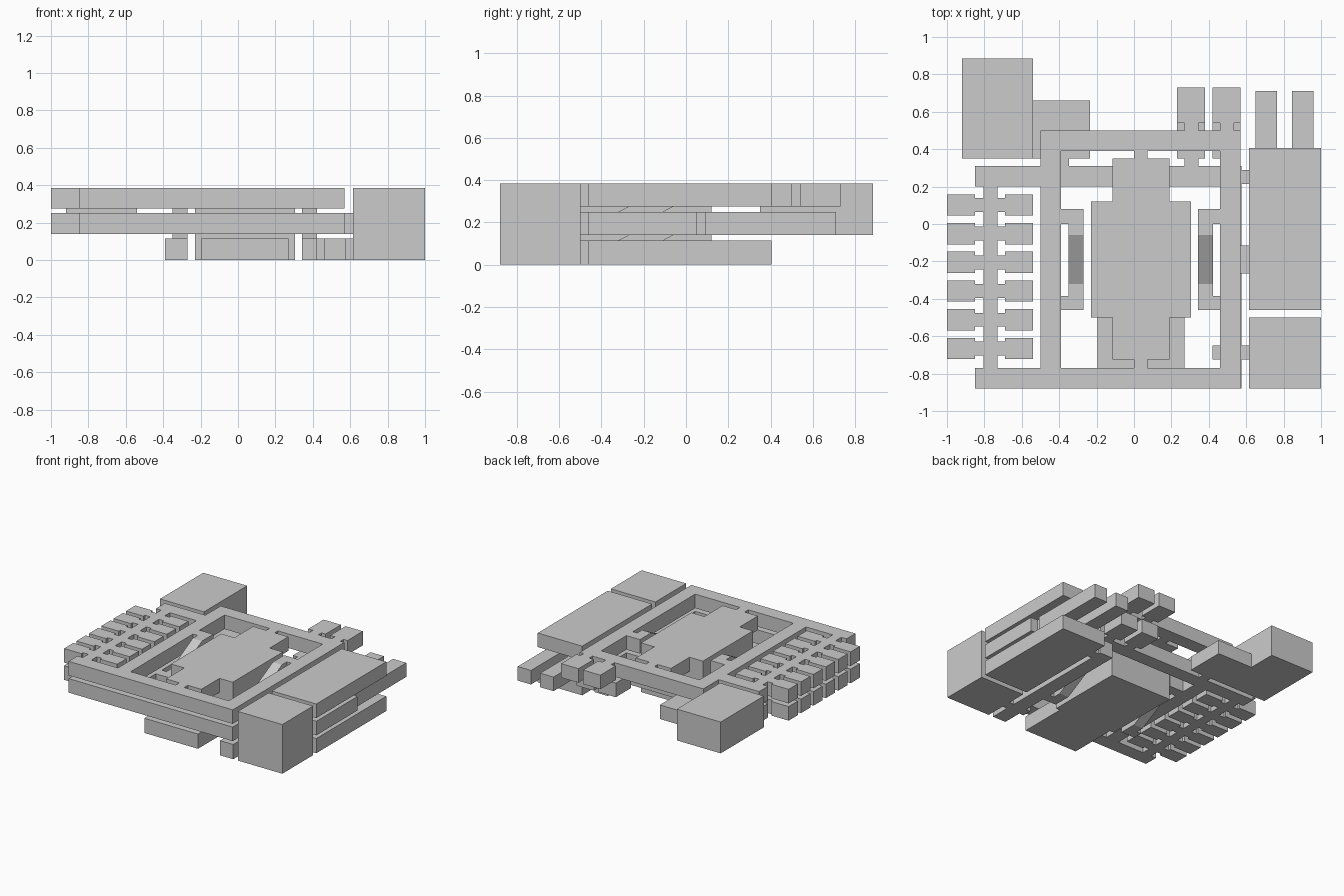
import bpy, bmesh, math

if "Cube" in bpy.data.objects:
    bpy.data.objects.remove(bpy.data.objects["Cube"])

LOW, MID, TOP = (0.0, 0.115), (0.14, 0.25), (0.275, 0.385)
FULL = (0.0, 0.385)
AXIS = 0.0365  # mirror line of the courtyard


def finish(name, bm):
    bmesh.ops.recalc_face_normals(bm, faces=bm.faces)
    me = bpy.data.meshes.new(name)
    bm.to_mesh(me)
    bm.free()
    ob = bpy.data.objects.new(name, me)
    bpy.context.collection.objects.link(ob)
    return ob


def slab(name, rects, z):
    """Union of plan rectangles (x0, x1, y0, y1) raised between two heights."""
    xs = sorted({v for r in rects for v in r[:2]})
    ys = sorted({v for r in rects for v in r[2:]})
    cells = set()
    for i in range(len(xs) - 1):
        for j in range(len(ys) - 1):
            cx, cy = (xs[i] + xs[i + 1]) / 2, (ys[j] + ys[j + 1]) / 2
            if any(a < cx < b and c < cy < d for a, b, c, d in rects):
                cells.add((i, j))
    bm = bmesh.new()
    cache = {}

    def vert(i, j, k):
        if (i, j, k) not in cache:
            cache[i, j, k] = bm.verts.new((xs[i], ys[j], z[k]))
        return cache[i, j, k]

    for i, j in cells:
        ring = [(i, j), (i + 1, j), (i + 1, j + 1), (i, j + 1)]
        bm.faces.new([vert(*p, 1) for p in ring])
        bm.faces.new([vert(*p, 0) for p in reversed(ring)])
        for n, (di, dj) in enumerate([(0, -1), (1, 0), (0, 1), (-1, 0)]):
            if (i + di, j + dj) not in cells:
                a, b = ring[n], ring[(n + 1) % 4]
                bm.faces.new([vert(*a, 0), vert(*b, 0), vert(*b, 1), vert(*a, 1)])
    bmesh.ops.recalc_face_normals(bm, faces=bm.faces)
    bmesh.ops.dissolve_limit(bm, angle_limit=math.radians(1), verts=bm.verts, edges=bm.edges)
    return finish(name, bm)


def mirrored(r):
    a, b, c, d = r
    return (round(2 * AXIS - b, 4), round(2 * AXIS - a, 4), c, d)


def both(*rects):
    return [q for r in rects for q in (r, mirrored(r))]


def ramp(name, x0, x1, low, high):
    bm = bmesh.new()
    prof = [(-0.32, low[0]), (-0.06, high[0]), (-0.06, high[1]), (-0.32, low[1])]
    f = bm.faces.new([bm.verts.new((x0, y, z)) for y, z in prof])
    g = bm.faces.new([bm.verts.new((x1, y, z)) for y, z in reversed(prof)])
    a, b = list(f.verts), list(reversed(g.verts))
    for i in range(4):
        k = (i + 1) % 4
        bm.faces.new([a[i], a[k], b[k], b[i]])
    return finish(name, bm)


# room comb on the west side
comb = [(-0.805, -0.73, -0.8, 0.22)]
for i in range(6):
    c = round(0.102 - 0.1535 * i, 4)
    y0, y1 = round(c - 0.057, 4), round(c + 0.057, 4)
    comb += [(-1.0, -0.85, y0, y1), (-0.69, -0.54, y0, y1),
             (-0.85, -0.69, round(c - 0.037, 4), round(c + 0.037, 4))]


# corridors around the courtyard, back wing at a given y
def corridors(back):
    return [(-0.5, -0.39, -0.88, back), (0.46, 0.57, -0.88, back),
            (-0.85, 0.57, -0.88, -0.77), (-0.5, 0.57, back - 0.11, back),
            (-0.85, -0.45, 0.2, 0.31)]


# paired rooms behind the back wing
def back_rooms(back):
    out = []
    for x in (0.23, 0.42):
        out += [(x, x + 0.15, back + 0.04, back + 0.23),
                (x + 0.04, x + 0.115, back - 0.02, back + 0.04)]
    return out


# stair landings
upper_landing = both((-0.40, -0.27, 0.0, 0.08), (-0.35, -0.27, -0.06, 0.08))
lower_landing = both((-0.39, -0.27, -0.46, -0.385), (-0.35, -0.27, -0.46, -0.32))

# top floor, joined to the central hall roof level
slab("top_floor", corridors(0.5) + comb + back_rooms(0.5) + upper_landing + [
    (-0.23, 0.305, -0.5, 0.12), (-0.115, 0.19, -0.725, 0.35),
    (0.0, 0.073, -0.78, 0.4)], TOP)

# middle floor with back annex and links to the east wing
slab("middle_floor", corridors(0.31) + comb + back_rooms(0.31) + upper_landing
     + lower_landing + [
    (-0.54, -0.235, 0.35, 0.66), (-0.42, -0.347, 0.3, 0.36),
    (0.56, 0.615, -0.265, -0.115)], MID)

# ground floor corridor and landings
slab("ground_corridor", lower_landing + [
    (0.46, 0.575, -0.88, 0.31), (0.42, 0.615, -0.725, -0.65),
    (0.56, 0.615, 0.215, 0.29)], LOW)

# central hall
slab("hall_core", [(-0.23, 0.305, -0.5, 0.12)], (0.0, 0.275))
slab("hall_entrance", [(-0.195, 0.27, -0.88, -0.5)], LOW)

# ramps between floors
for side, (x0, x1, _, _) in zip(("left", "right"), both((-0.35, -0.27, 0, 0))):
    ramp(side + "_lower_ramp", x0, x1, LOW, MID)
    ramp(side + "_upper_ramp", x0, x1, MID, TOP)

# east wing
east = (0.615, 1.0, -0.46, 0.405)
slab("east_wing_ground", [east], LOW)
slab("east_wing_top", [east], TOP)
mid = [(0.615, 1.0, -0.46, 0.05)]
for x in (0.65, 0.845):
    mid += [(x, x + 0.115, 0.09, 0.71), (x + 0.02, x + 0.095, 0.04, 0.1)]
slab("east_wing_middle", mid, MID)

# corner blocks
slab("southeast_block", [(0.615, 1.0, -0.88, -0.5)], FULL)
slab("northwest_block", [(-0.92, -0.54, 0.35, 0.885)], (0.14, 0.385))
